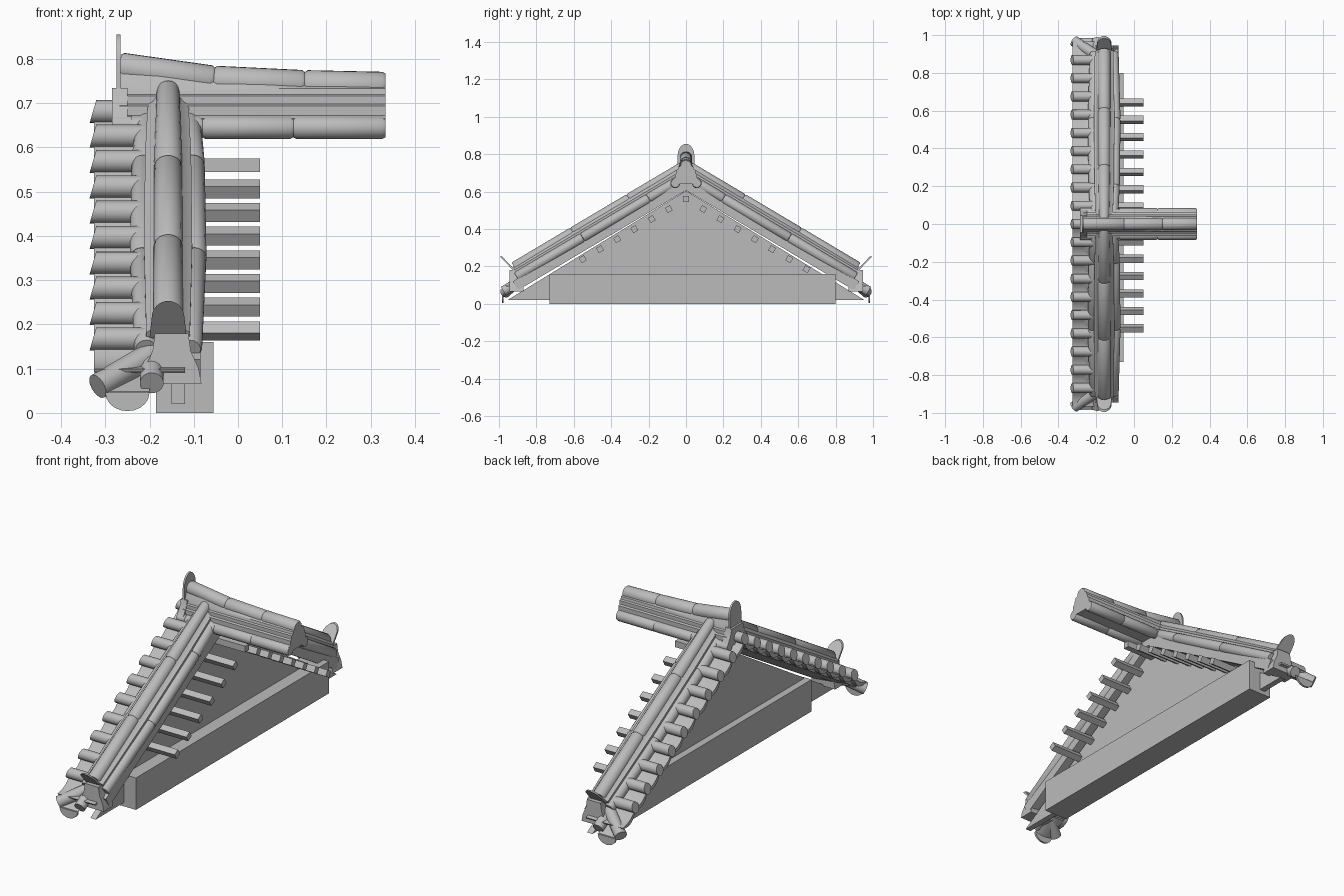
import bpy, math
from mathutils import Vector

old = bpy.data.objects.get("Cube")
if old:
    bpy.data.objects.remove(old, do_unlink=True)

clay = bpy.data.materials.new("grey clay")
clay.use_nodes = True
GREY = (0.5, 0.5, 0.5, 1)
clay.diffuse_color = GREY
clay.node_tree.nodes["Principled BSDF"].inputs["Base Color"].default_value = GREY

ANGLE = math.atan(0.594)      # roof pitch
TOP = 0.775                   # height where the two verge ridge lines meet
VERGE_X = -0.158


def loft(name, rings):
    """Skin a list of equal-length closed rings and cap both ends."""
    n = len(rings[0])
    verts = [v for r in rings for v in r]
    faces = [list(range(n)), [len(verts) - n + i for i in range(n)]]
    for k in range(len(rings) - 1):
        for i in range(n):
            j = (i + 1) % n
            faces.append([k * n + i, k * n + j, (k + 1) * n + j, (k + 1) * n + i])
    me = bpy.data.meshes.new(name)
    me.from_pydata(verts, [], faces)
    ob = bpy.data.objects.new(name, me)
    bpy.context.collection.objects.link(ob)
    me.materials.append(clay)
    bpy.ops.object.select_all(action='DESELECT')
    ob.select_set(True)
    bpy.context.view_layer.objects.active = ob
    bpy.ops.object.mode_set(mode='EDIT')
    bpy.ops.mesh.select_all(action='SELECT')
    bpy.ops.mesh.normals_make_consistent(inside=False)
    bpy.ops.object.mode_set(mode='OBJECT')
    bpy.ops.object.shade_smooth_by_angle(angle=math.radians(35))
    return ob


def box(name, x0, x1, y0, y1, z0, z1):
    loft(name, [[Vector((x, y, z)) for y, z in
                 ((y0, z0), (y1, z0), (y1, z1), (y0, z1))] for x in (x0, x1)])


def tube(name, a, b, ra, rb=None, joint=False, sides=18):
    """Round tile between two points, with pinched ends where tiles meet."""
    a, b = Vector(a), Vector(b)
    rb = rb or ra
    d = (b - a).normalized()
    u = d.orthogonal().normalized()
    w = d.cross(u)

    def ring(p, r):
        return [p + (u * math.cos(t) + w * math.sin(t)) * r
                for t in (i * math.tau / sides for i in range(sides))]
    if joint:
        e = d * 0.007
        rings = [ring(a, ra * .86), ring(a + e, ra), ring(b - e, rb), ring(b, rb * .86)]
    else:
        rings = [ring(a, ra), ring(b, rb)]
    return loft(name, rings)


def slope(x, d, n, s):
    """Point at distance d down the slope and n above the verge line."""
    c, q = math.cos(ANGLE), math.sin(ANGLE)
    return Vector((x, s * (d * c + n * q), TOP - d * q + n * c))


def mirror(half):
    return half + [(-a, b) for a, b in reversed(half)]


# gable wall and its base beam
box("base_beam", -0.185, -0.055, -0.73, 0.80, 0, 0.16)
loft("gable_wall", [[Vector((x, y, z)) for y, z in
                     ((-0.955, 0.02), (0.955, 0.02), (0, 0.605))] for x in (-0.15, -0.12)])

# square purlins below the roof slope
for k in range(-6, 8):
    y, z = 0.092 * k, 0.56 - 0.0535 * abs(k)
    turn = -math.copysign(ANGLE, k) if k else 0
    rings = []
    for x in (-0.14, 0.05):
        rings.append([Vector((x, y + 0.022 * math.cos(t), z + 0.022 * math.sin(t)))
                      for t in (turn + math.pi / 4 + i * math.pi / 2 for i in range(4))])
    loft("purlin", rings)

# main ridge: stepped body, side rolls and rising top roll
path = [(-0.268, 0.782), (-0.055, 0.752), (0.15, 0.742), (0.333, 0.738)]
steps = [(0.062, 0.64), (0.072, 0.665), (0.06, 0.672), (0.06, 0.694), (0.05, 0.698),
         (0.05, 0.716), (0.042, 0.72), (0.04, 0.733)]
loft("main_ridge_body", [[Vector((x, y, z)) for y, z in mirror(steps + [(0.025, zc)])]
                         for x, zc in path])
for (xa, za), (xb, zb) in zip(path, path[1:]):
    tube("main_ridge_top_roll", (xa, 0, za), (xb, 0, zb), 0.033, joint=True)
for s in (-1, 1):
    for xa, xb in ((-0.255, -0.08), (-0.08, 0.125), (0.125, 0.333)):
        tube("main_ridge_side_roll", (xa, s * 0.058, 0.645), (xb, s * 0.058, 0.645),
             0.026, joint=True)

# ridge end ornament: arched plate over a flared foot with curls
arch = [(0.045 * math.cos(t), 0.79 + 0.065 * math.sin(t))
        for t in (i * math.pi / 12 for i in range(7))]
plate = [(0.045, 0.70)] + arch[:-1] + [(0.004, 0.855)]
loft("ridge_end_plate", [[Vector((x, y, z)) for y, z in mirror(plate)] for x in (-0.275, -0.266)])
foot = [(0.06, 0.65), (0.075, 0.668), (0.055, 0.70), (0.045, 0.735)]
loft("ridge_end_foot", [[Vector((x, y, z)) for y, z in mirror(foot)] for x in (-0.285, -0.25)])
for s in (-1, 1):
    tube("ridge_end_curl", (-0.285, s * 0.062, 0.65), (-0.24, s * 0.062, 0.65), 0.022)

# verge ridges and roof tiles on both slopes
verge = [(0.058, -0.095), (0.062, -0.062), (0.052, -0.056), (0.052, -0.042),
         (0.04, -0.036), (0.028, -0.025)]
for s in (-1, 1):
    # roof deck
    loft("roof_deck", [[slope(x, d, n, s) for x, n in
                        ((-0.30, -0.108), (-0.30, -0.125), (-0.10, -0.145), (-0.085, -0.145),
                         (-0.085, -0.09), (-0.2, -0.09))] for d in (0.07, 1.13)])
    # stepped ridge body, slightly wider at mid length
    loft("verge_ridge_body", [[slope(VERGE_X + a * w, d, n, s) for a, n in mirror(verge)]
                              for d, w in ((0, .85), (.3, 1), (.7, 1.05), (1.09, .95))])
    marks = (0.04, 0.37, 0.72, 1.085)
    radii = (0.026, 0.032, 0.033, 0.034)
    for i in range(3):
        tube("verge_top_roll", slope(VERGE_X, marks[i], -radii[i], s),
             slope(VERGE_X, marks[i + 1], -radii[i + 1], s), radii[i], radii[i + 1], True)
    marks = (0.05, 0.28, 0.69, 1.1)
    offs = (0.045, 0.056, 0.06, 0.05)
    for side in (-1, 1):
        for i in range(3):
            tube("verge_side_roll", slope(VERGE_X + side * offs[i], marks[i], -0.08, s),
                 slope(VERGE_X + side * offs[i + 1], marks[i + 1], -0.08, s), 0.027, joint=True)

    # verge end ornament: leaning arched plate and flared foot
    rim = [(0.037 * math.cos(t), 0.55 + 0.45 * math.sin(t))
           for t in (i * math.pi / 12 for i in range(6))]
    outline = mirror([(0.042, 0)] + rim + [(0.004, 1)])
    loft("verge_end_plate", [[Vector((VERGE_X + a, s * (0.915 + 0.08 * b - g), 0.17 + 0.083 * b))
                              for a, b in outline] for g in (0, 0.012)])
    flare = [(0.075, 0.065), (0.068, 0.10), (0.048, 0.14), (0.042, 0.18)]
    loft("verge_end_foot", [[Vector((VERGE_X + a * 0.9 + 0.008, s * y, z)) for a, z in mirror(flare)]
                            for y in (0.87, 0.945)])

    # corner tiles: one down the slope, one on the diagonal, and a hanging lip
    tube("corner_slope_tile", slope(-0.195, 1.0, -0.11, s), slope(-0.195, 1.2, -0.11, s), 0.027)
    tube("corner_diagonal_tile", (-0.19, s * 0.885, 0.135), (-0.317, s * 0.968, 0.06), 0.029)
    lip = [(0.05 * math.cos(t), -0.042 * math.sin(t))
           for t in (i * math.pi / 10 for i in range(11))]
    loft("corner_lip", [[Vector((-0.25 + a, s * y, 0.046 + b)) for a, b in lip]
                        for y in (0.975, 0.985)])
    loft("corner_pan", [[Vector((-0.25 + a * w, s * y, z + b * 0.35)) for a, b in lip]
                        for y, z, w in ((0.88, 0.11, 1.0), (0.98, 0.048, 1.0))])

    # cover tiles with raked ends and curved pan tiles between them
    for k in range(0 if s > 0 else 1, 10):
        c = slope(0, 0.1125 * k, -0.077, s)
        if k == 0:
            c = Vector((0, 0, 0.681))
        else:
            c.y, c.z = s * 0.0965 * k, 0.683 - 0.0573 * k
        circle = [(0.026 * math.cos(t), 0.026 * math.sin(t))
                  for t in (i * math.tau / 16 for i in range(16))]
        loft("cover_tile", [[Vector((x + 0.29 * b * rake, c.y + a, c.z + b)) for a, b in circle]
                            for x, rake in ((-0.328, 1), (-0.19, 0))])
    for k in range(10):
        d0 = 0.1125 * k + 0.05
        arc = [(i / 6, math.sin(math.pi * i / 6)) for i in range(7)]
        pan = [(d0 + 0.1125 * f, -0.088 - 0.014 * h) for f, h in arc]
        pan += [(d0 + 0.1125 * f, -0.096 - 0.026 * h) for f, h in reversed(arc)]
        loft("pan_tile", [[slope(x, d, n, s) for d, n in pan] for x in (-0.325, -0.12)])
